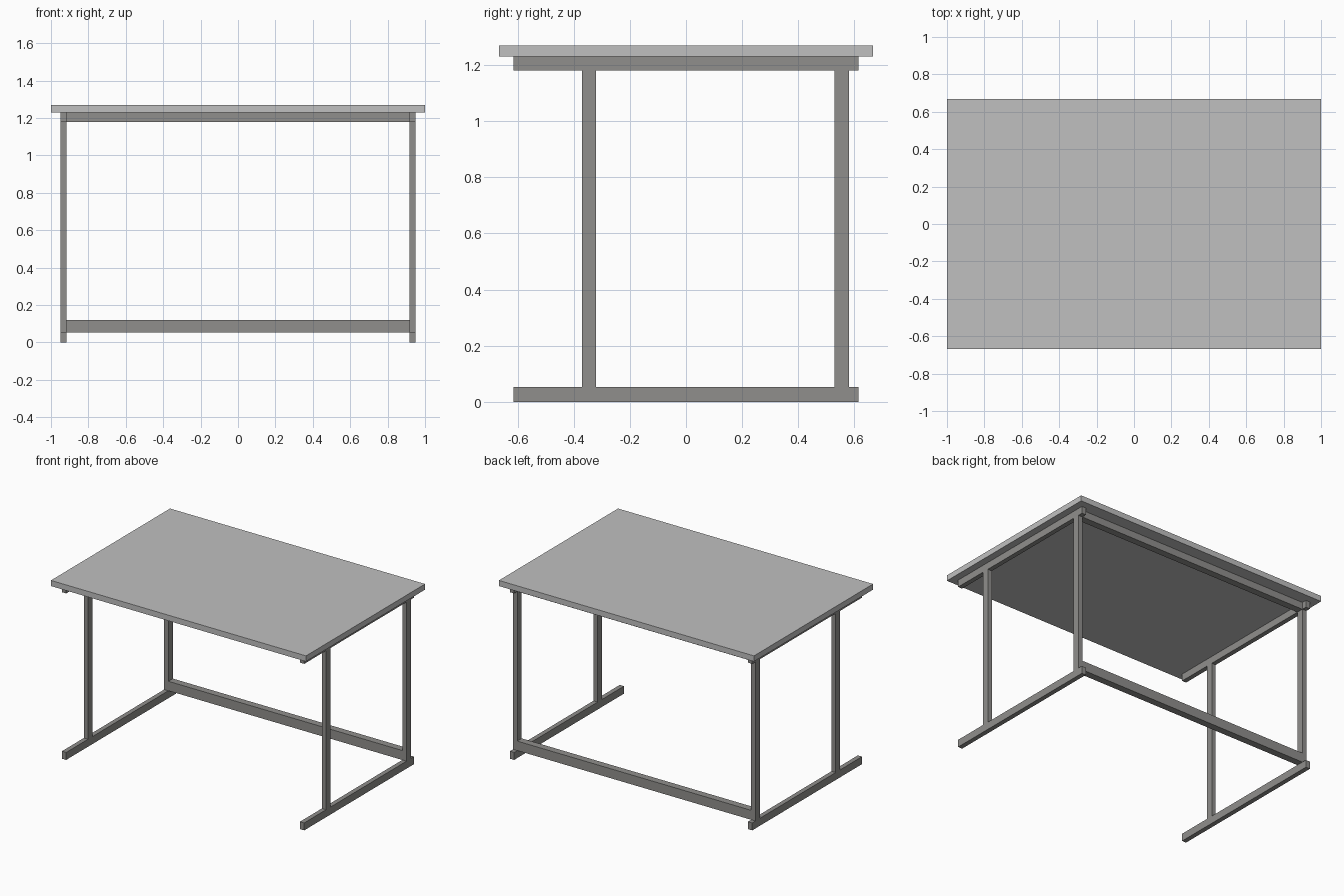
import bpy

if "Cube" in bpy.data.objects:
    bpy.data.objects.remove(bpy.data.objects["Cube"])


def material(name, r, g, b):
    m = bpy.data.materials.new(name)
    m.diffuse_color = (r, g, b, 1)
    m.use_nodes = True
    m.node_tree.nodes["Principled BSDF"].inputs["Base Color"].default_value = m.diffuse_color
    return m


TOP = material("light grey", 0.53, 0.53, 0.53)
FRAME = material("grey metal", 0.28, 0.275, 0.265)


def box(name, x, y, z, mat):
    """Box from (min, max) ranges on each axis."""
    bpy.ops.mesh.primitive_cube_add(size=1, location=[sum(r) / 2 for r in (x, y, z)])
    ob = bpy.context.object
    ob.name = name
    ob.scale = [r[1] - r[0] for r in (x, y, z)]
    bpy.ops.object.transform_apply(location=False, rotation=False, scale=True)
    ob.data.materials.append(mat)
    return ob


X_IN, X_OUT = 0.917, 0.95        # side frame thickness
FOOT, RAIL, UNDER = 0.053, 1.18, 1.23
DEPTH = 0.615
FRONT_LEG, BACK_LEG = (-0.37, -0.32), (0.53, 0.58)

# Table top
box("table_top", (-1, 1), (-0.667, 0.667), (UNDER, 1.27), TOP)

# Two side frames: foot, top rail and two legs each
for side, x in (("left", (-X_OUT, -X_IN)), ("right", (X_IN, X_OUT))):
    box(side + "_foot", x, (-DEPTH, DEPTH), (0, FOOT), FRAME)
    box(side + "_top_rail", x, (-DEPTH, DEPTH), (RAIL, UNDER), FRAME)
    box(side + "_front_leg", x, FRONT_LEG, (FOOT, RAIL), FRAME)
    box(side + "_back_leg", x, BACK_LEG, (FOOT, RAIL), FRAME)

# Crossbars joining the frames at the back
box("lower_crossbar", (-X_IN, X_IN), BACK_LEG, (FOOT, 0.12), FRAME)
box("upper_crossbar", (-X_IN, X_IN), BACK_LEG, (RAIL, UNDER), FRAME)
